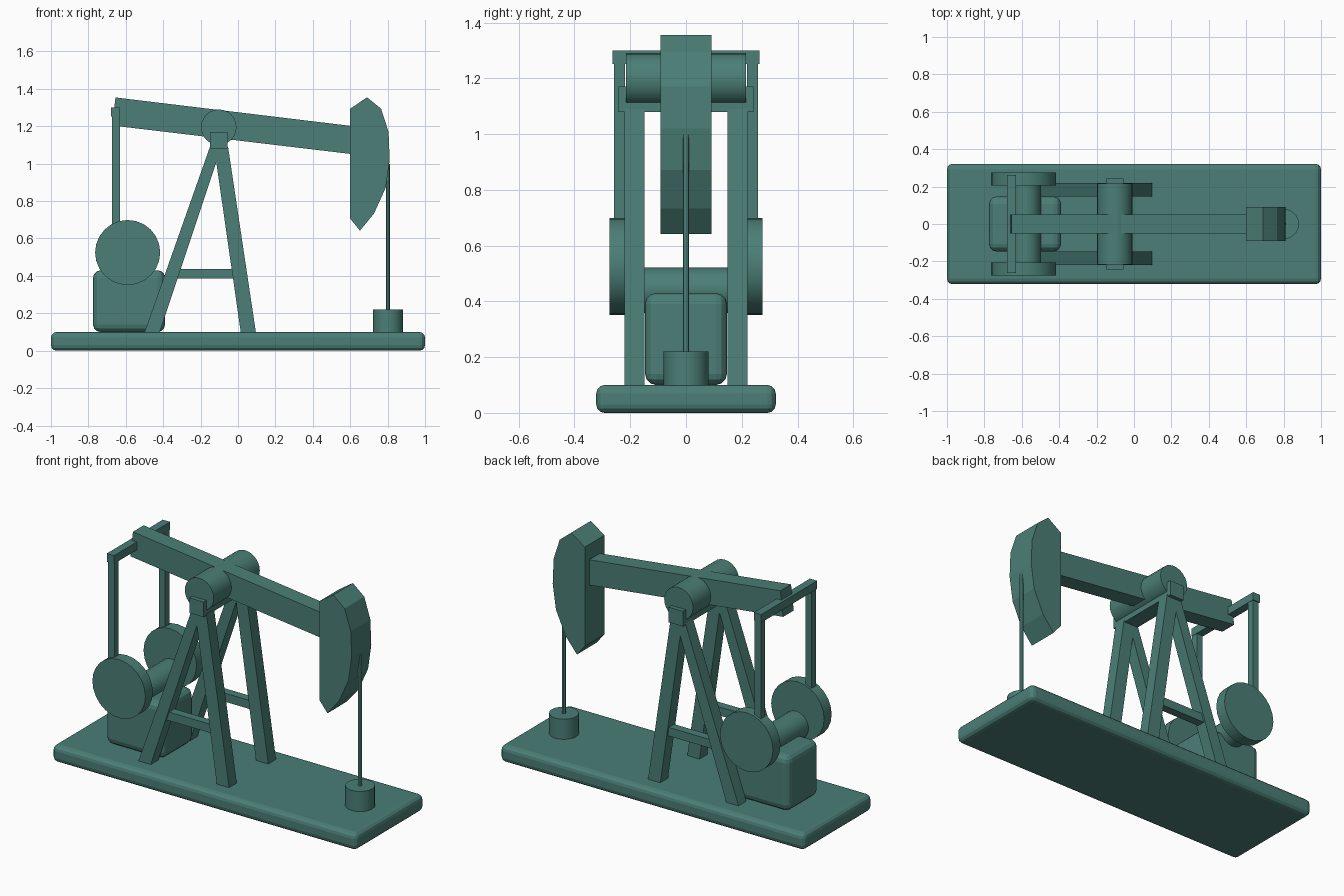
import bpy, bmesh, math
from mathutils import Matrix

if "Cube" in bpy.data.objects:
    bpy.data.objects.remove(bpy.data.objects["Cube"])

teal = bpy.data.materials.new("teal_paint")
teal.diffuse_color = (0.07, 0.21, 0.18, 1)
teal.use_nodes = True
teal.node_tree.nodes["Principled BSDF"].inputs["Base Color"].default_value = teal.diffuse_color


def finish(name, bm):
    bmesh.ops.recalc_face_normals(bm, faces=bm.faces)
    me = bpy.data.meshes.new(name)
    bm.to_mesh(me)
    bm.free()
    me.materials.append(teal)
    ob = bpy.data.objects.new(name, me)
    bpy.context.collection.objects.link(ob)
    return ob


def box(name, x, y, z, bevel=0):
    """Box from (min, max) ranges, optionally rounded."""
    bm = bmesh.new()
    size = [b - a for a, b in (x, y, z)]
    mid = [(a + b) / 2 for a, b in (x, y, z)]
    bmesh.ops.create_cube(bm, size=1, matrix=Matrix.Translation(mid) @ Matrix.Diagonal((*size, 1)))
    ob = finish(name, bm)
    if bevel:
        mod = ob.modifiers.new("rounded", 'BEVEL')
        mod.width = bevel
        mod.segments = 3
    return ob


def cylinder(name, centre, radius, depth, sides, axis='Z'):
    bm = bmesh.new()
    rot = Matrix.Rotation(math.pi / 2, 4, 'X') if axis == 'Y' else Matrix()
    bmesh.ops.create_cone(bm, cap_ends=True, segments=sides, radius1=radius, radius2=radius,
                          depth=depth, matrix=Matrix.Translation(centre) @ rot)
    ob = finish(name, bm)
    for p in ob.data.polygons:
        p.use_smooth = len(p.vertices) == 4
    ob.data.set_sharp_from_angle(angle=math.radians(30))
    return ob


def plate(name, outline, y0, y1):
    """Extrude an XZ outline along y."""
    bm = bmesh.new()
    face = bm.faces.new([bm.verts.new((x, y0, z)) for x, z in outline])
    ext = bmesh.ops.extrude_face_region(bm, geom=[face])
    verts = [v for v in ext['geom'] if isinstance(v, bmesh.types.BMVert)]
    bmesh.ops.translate(bm, verts=verts, vec=(0, y1 - y0, 0))
    return finish(name, bm)


# Ground skid and gearbox
box("base", (-1, 1), (-0.322, 0.322), (0, 0.1), 0.03)
box("gearbox", (-0.775, -0.39), (-0.147, 0.147), (0.1, 0.43), 0.04)
cylinder("crank_shaft", (-0.58, 0, 0.44), 0.082, 0.44, 20, 'Y')

# Parts repeated on both sides
for s, side in ((-1, "front"), (1, "back")):
    def span(a, b):
        return tuple(sorted((s * a, s * b)))

    plate(side + "_rear_leg", [(-0.503, 0.09), (-0.422, 0.09), (-0.088, 1.09), (-0.15, 1.09)],
          *span(0.148, 0.22))
    plate(side + "_fore_leg", [(0.016, 0.09), (0.097, 0.09), (-0.053, 1.09), (-0.128, 1.09)],
          *span(0.148, 0.22))
    box(side + "_leg_brace", (-0.35, -0.02), span(0.16, 0.21), (0.387, 0.438))
    cylinder(side + "_crank_disc", (-0.59, s * 0.24, 0.525), 0.174, 0.07, 24, 'Y')
    box(side + "_pitman_arm", (-0.673, -0.632), span(0.218, 0.258), (0.52, 1.29))

# Pivot on top of the frame
box("pivot_crossbar", (-0.15, -0.056), (-0.242, 0.242), (1.08, 1.17))
cylinder("pivot_bearing", (-0.103, 0, 1.195), 0.095, 0.432, 24, 'Y')

# Tilted walking beam with its tail bar
plate("walking_beam", [(-0.655, 1.354), (-0.673, 1.204), (0.62, 1.05), (0.62, 1.2)], -0.05, 0.05)
box("tail_bar", (-0.678, -0.63), (-0.263, 0.263), (1.252, 1.3))

# Curved beam head
plate("beam_head", [(0.6, 1.294), (0.69, 1.355), (0.765, 1.294), (0.805, 1.17), (0.811, 1.02),
                    (0.79, 0.872), (0.727, 0.733), (0.652, 0.642), (0.6, 0.706)], -0.092, 0.092)

# Pump rod and wellhead
cylinder("pump_rod", (0.802, 0, 0.597), 0.011, 0.8, 12)
cylinder("wellhead", (0.802, 0, 0.155), 0.08, 0.13, 20)
